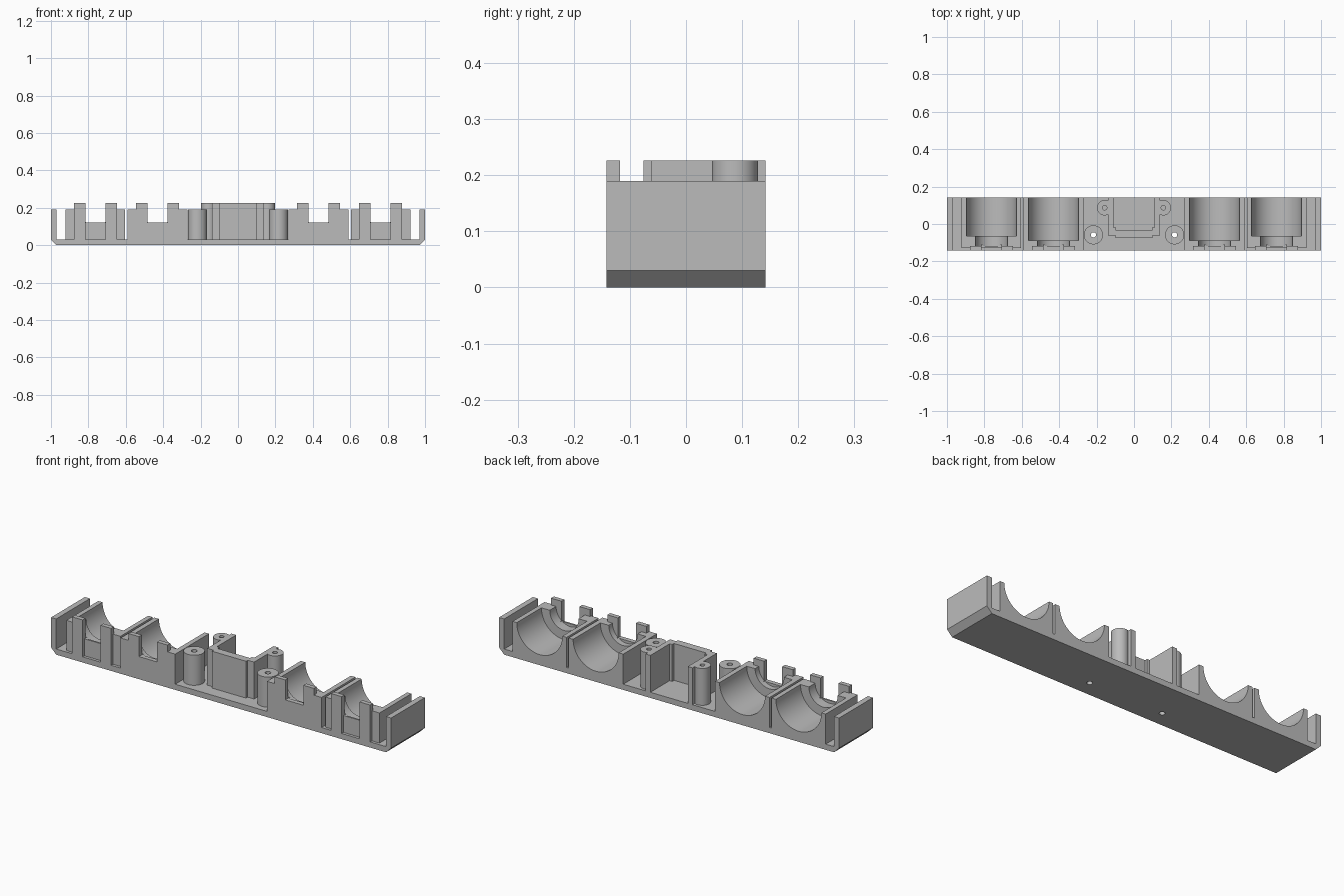
import bpy
import bmesh

if "Cube" in bpy.data.objects:
    bpy.data.objects.remove(bpy.data.objects["Cube"], do_unlink=True)

# One plain grey plastic
GREY = (0.5, 0.5, 0.5, 1)
mat = bpy.data.materials.new("grey plastic")
mat.use_nodes = True
mat.diffuse_color = GREY
mat.node_tree.nodes["Principled BSDF"].inputs["Base Color"].default_value = GREY

Y = 0.142        # half depth
FLOOR = 0.03     # top of the base plate
RIM = 0.19       # top of the end walls and cradles
TOP = 0.226      # top of the tabs and centre bracket


def prism(name, points, lo, hi, axis="y"):
    """Extrude a closed profile: (x, z) along y, or (x, y) along z."""
    place = (lambda p, t: (p[0], t, p[1])) if axis == "y" else (lambda p, t: (p[0], p[1], t))
    bm = bmesh.new()
    face = bm.faces.new([bm.verts.new(place(p, lo)) for p in points])
    grown = bmesh.ops.extrude_face_region(bm, geom=[face])["geom"]
    shift = (0, hi - lo, 0) if axis == "y" else (0, 0, hi - lo)
    bmesh.ops.translate(bm, vec=shift, verts=[v for v in grown if isinstance(v, bmesh.types.BMVert)])
    bmesh.ops.recalc_face_normals(bm, faces=bm.faces[:])
    mesh = bpy.data.meshes.new(name)
    bm.to_mesh(mesh)
    bm.free()
    mesh.materials.append(mat)
    obj = bpy.data.objects.new(name, mesh)
    bpy.context.collection.objects.link(obj)
    return obj


def box(name, x0, x1, y0, y1, z0, z1):
    return prism(name, [(x0, z0), (x1, z0), (x1, z1), (x0, z1)], y0, y1)


def cylinder(name, a, b, r, lo, hi, axis, sides=64):
    from math import cos, sin, tau
    ring = [(a + r * cos(tau * i / sides), b + r * sin(tau * i / sides)) for i in range(sides)]
    return prism(name, ring, lo, hi, axis)


def combine(obj, other, operation="DIFFERENCE"):
    """Apply a boolean and discard the helper."""
    other.hide_render = True
    mod = obj.modifiers.new("cut", "BOOLEAN")
    mod.operation, mod.object, mod.solver = operation, other, "EXACT"
    bpy.context.view_layer.objects.active = obj
    bpy.ops.object.modifier_apply(modifier=mod.name)
    bpy.data.objects.remove(other, do_unlink=True)


def smooth(obj):
    bpy.ops.object.select_all(action="DESELECT")
    obj.select_set(True)
    bpy.context.view_layer.objects.active = obj
    bpy.ops.object.shade_smooth_by_angle()


# Base tray with chamfered ends and upright end walls
right_half = [(0.97, 0), (1, FLOOR), (1, RIM), (0.97, RIM), (0.97, FLOOR)]
tray = prism("base_tray", right_half + [(-x, z) for x, z in reversed(right_half)], -Y, Y)


def cradle(name, cx, half, front, shelf):
    """Round cradle, open at the back, with a notched front and two tabs."""
    block = box(name, cx - half, cx + half, front, Y, FLOOR, RIM)
    combine(block, cylinder("bore", cx, RIM, 0.134, shelf, Y + 0.1, "y"))
    combine(block, cylinder("neck", cx, RIM, 0.085, -0.118, shelf + 0.01, "y"))
    combine(block, box("notch", cx - 0.053, cx + 0.053, -0.2, -0.11, 0.12, 0.3))
    smooth(block)
    for s, label in ((-1, "right"), (1, "left")):
        x0, x1 = sorted((cx + s * 0.053, cx + s * 0.115))
        foot = FLOOR if front > -Y else RIM
        box(f"{name}_{label}_tab", x0, x1, -Y, -0.118, foot, TOP)


for s, side in ((-1, "right"), (1, "left")):
    cradle(f"{side}_inner_cradle", s * 0.4305, 0.1605, -Y, -0.087)
    cradle(f"{side}_outer_cradle", s * 0.762, 0.159, -0.127, -0.065)

    # Front screw post, drilled right through the base
    x, y = s * 0.217, -0.058
    post = cylinder(f"{side}_front_post", x, y, 0.051, FLOOR, RIM, "z", 48)
    combine(post, cylinder("drill", x, y, 0.014, 0, 0.3, "z", 24))
    combine(tray, cylinder("drill", x, y, 0.014, -0.1, 0.1, "z", 24))
    smooth(post)

    # Rear screw post with a blind hole
    x, y = s * 0.157, 0.087
    post = cylinder(f"{side}_rear_post", x, y, 0.041, FLOOR, TOP, "z", 48)
    combine(post, box("trim", *sorted((s * 0.05, s * 0.12)), -Y, Y, 0, 0.3))
    combine(post, cylinder("drill", x, y, 0.012, 0.1, 0.3, "z", 24))
    smooth(post)

smooth(tray)

# Centre bracket: U-shaped wall, open at the back, with a raised front panel
half_u = [(0.1, -0.076), (0.1, -0.062), (0.138, -0.062), (0.138, Y),
          (0.11, Y), (0.11, -0.02), (0.095, -0.02), (0.095, -0.035)]
prism("centre_bracket", half_u + [(-x, y) for x, y in reversed(half_u)], FLOOR, TOP, "z")
